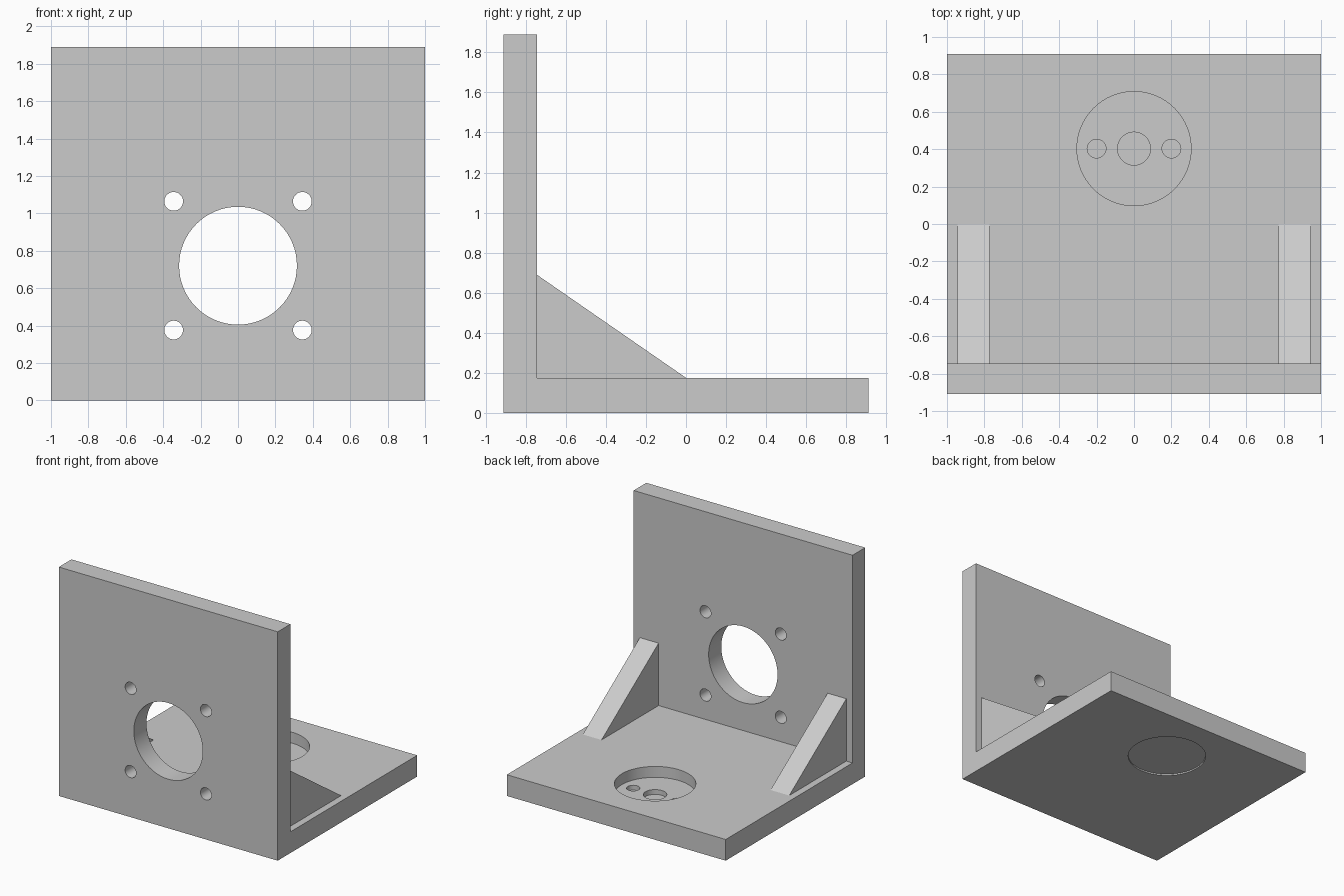
import bpy
import bmesh
import math
from mathutils import Matrix, Vector

old = bpy.data.objects.get("Cube")
if old:
    bpy.data.objects.remove(old, do_unlink=True)

grey = bpy.data.materials.new("plain grey")
grey.use_nodes = True
colour = (0.6, 0.6, 0.6, 1)
grey.diffuse_color = colour
grey.node_tree.nodes["Principled BSDF"].inputs["Base Color"].default_value = colour

DEPTH = 0.91       # half depth of the bracket
WALL_Y = -0.745    # inner face of the wall
BASE_Z = 0.175     # top of the base
HEIGHT = 1.89


def add_object(name, bm):
    bmesh.ops.recalc_face_normals(bm, faces=bm.faces)
    mesh = bpy.data.meshes.new(name)
    bm.to_mesh(mesh)
    bm.free()
    mesh.materials.append(grey)
    obj = bpy.data.objects.new(name, mesh)
    bpy.context.collection.objects.link(obj)
    return obj


def extrude_profile(name, profile, x0, x1):
    """Extrude a (y, z) outline along x."""
    bm = bmesh.new()
    face = bm.faces.new([bm.verts.new((x0, y, z)) for y, z in profile])
    new = bmesh.ops.extrude_face_region(bm, geom=[face])["geom"]
    verts = [v for v in new if isinstance(v, bmesh.types.BMVert)]
    bmesh.ops.translate(bm, verts=verts, vec=(x1 - x0, 0, 0))
    return add_object(name, bm)


def drill(target, start, end, radius):
    """Cut a round hole between two points."""
    start, end = Vector(start), Vector(end)
    axis = end - start
    turn = axis.to_track_quat("Z", "Y").to_matrix().to_4x4()
    bm = bmesh.new()
    bmesh.ops.create_cone(bm, cap_ends=True, segments=64, radius1=radius,
                          radius2=radius, depth=axis.length,
                          matrix=Matrix.Translation((start + end) / 2) @ turn)
    cutter = add_object("hole_cutter", bm)
    cutter.hide_render = True
    mod = target.modifiers.new("hole", "BOOLEAN")
    mod.operation = "DIFFERENCE"
    mod.solver = "EXACT"
    mod.object = cutter
    bpy.context.view_layer.objects.active = target
    bpy.ops.object.modifier_apply(modifier=mod.name)
    bpy.data.objects.remove(cutter, do_unlink=True)


# L-shaped body: upright wall and base
bracket = extrude_profile("bracket_body", [
    (-DEPTH, 0), (DEPTH, 0), (DEPTH, BASE_Z),
    (WALL_Y, BASE_Z), (WALL_Y, HEIGHT), (-DEPTH, HEIGHT)], -1, 1)

# Wall bore with four screw holes around it
bore_z, spacing = 0.72, 0.344
drill(bracket, (0, -1.1, bore_z), (0, -0.5, bore_z), 0.315)
for sx in (-1, 1):
    for sz in (-1, 1):
        x, z = sx * spacing, bore_z + sz * spacing
        drill(bracket, (x, -1.1, z), (x, -0.5, z), 0.05)

# Round pocket in the base with three blind holes, shallow recess below
pocket_y = 0.403
drill(bracket, (0, pocket_y, 0.085), (0, pocket_y, 0.4), 0.305)
for x, radius in ((-0.2, 0.05), (0, 0.088), (0.2, 0.05)):
    drill(bracket, (x, pocket_y, 0.045), (x, pocket_y, 0.3), radius)
drill(bracket, (0, pocket_y, -0.2), (0, pocket_y, 0.012), 0.305)

# Triangular gussets on both sides
gusset = [(WALL_Y, BASE_Z), (0, BASE_Z), (WALL_Y, 0.69)]
extrude_profile("left_gusset", gusset, 0.772, 0.943)
extrude_profile("right_gusset", gusset, -0.943, -0.772)

# Smooth the hole walls, keep edges sharp
bpy.ops.object.select_all(action="DESELECT")
bracket.select_set(True)
bpy.context.view_layer.objects.active = bracket
bpy.ops.object.shade_smooth_by_angle(angle=math.radians(30))
